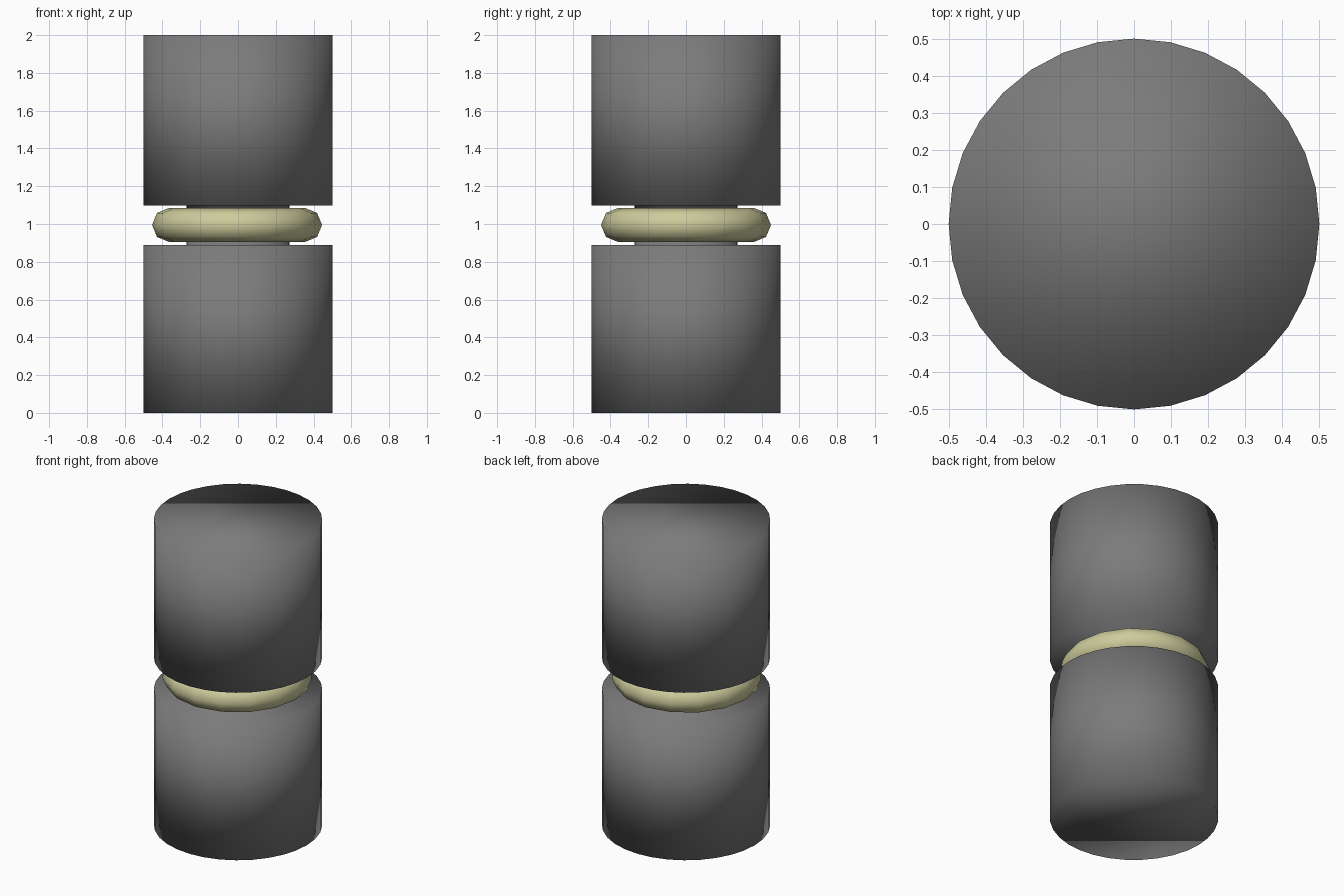
import bpy, bmesh, math

if "Cube" in bpy.data.objects:
    bpy.data.objects.remove(bpy.data.objects["Cube"])


def colour(obj, name, rgb):
    mat = bpy.data.materials.new(name)
    mat.diffuse_color = (*rgb, 1)
    mat.use_nodes = True
    mat.node_tree.nodes["Principled BSDF"].inputs["Base Color"].default_value = mat.diffuse_color
    obj.data.materials.append(mat)


def lathe(name, profile, sides):
    """Closed body of revolution from (radius, z) points, flat end caps."""
    bm = bmesh.new()
    rings = []
    for r, z in profile:
        angles = [2 * math.pi * i / sides for i in range(sides)]
        rings.append([bm.verts.new((r * math.sin(a), -r * math.cos(a), z)) for a in angles])
    for low, high in zip(rings, rings[1:]):
        for i in range(sides):
            j = (i + 1) % sides
            bm.faces.new((low[i], low[j], high[j], high[i]))
    bm.faces.new(rings[0])
    bm.faces.new(rings[-1])
    bmesh.ops.recalc_face_normals(bm, faces=bm.faces)
    for f in bm.faces:
        f.smooth = True
    mesh = bpy.data.meshes.new(name)
    bm.to_mesh(mesh)
    bm.free()
    obj = bpy.data.objects.new(name, mesh)
    bpy.context.collection.objects.link(obj)
    return obj


# Cylinder body with a deep groove around the middle
body = lathe("grooved_body", [(0.5, 0), (0.5, 0.89), (0.272, 0.89),
                              (0.272, 1.097), (0.5, 1.097), (0.5, 2)], 32)
colour(body, "dark_grey", (0.2, 0.2, 0.2))

# Coarse ring sitting in the groove
bpy.ops.mesh.primitive_torus_add(major_segments=16, minor_segments=8,
                                 major_radius=0.36, minor_radius=0.09,
                                 location=(-0.005, 0, 0.995))
ring = bpy.context.object
ring.name = "middle_ring"
bpy.ops.object.shade_smooth()
colour(ring, "pale_olive", (0.61, 0.6, 0.33))
